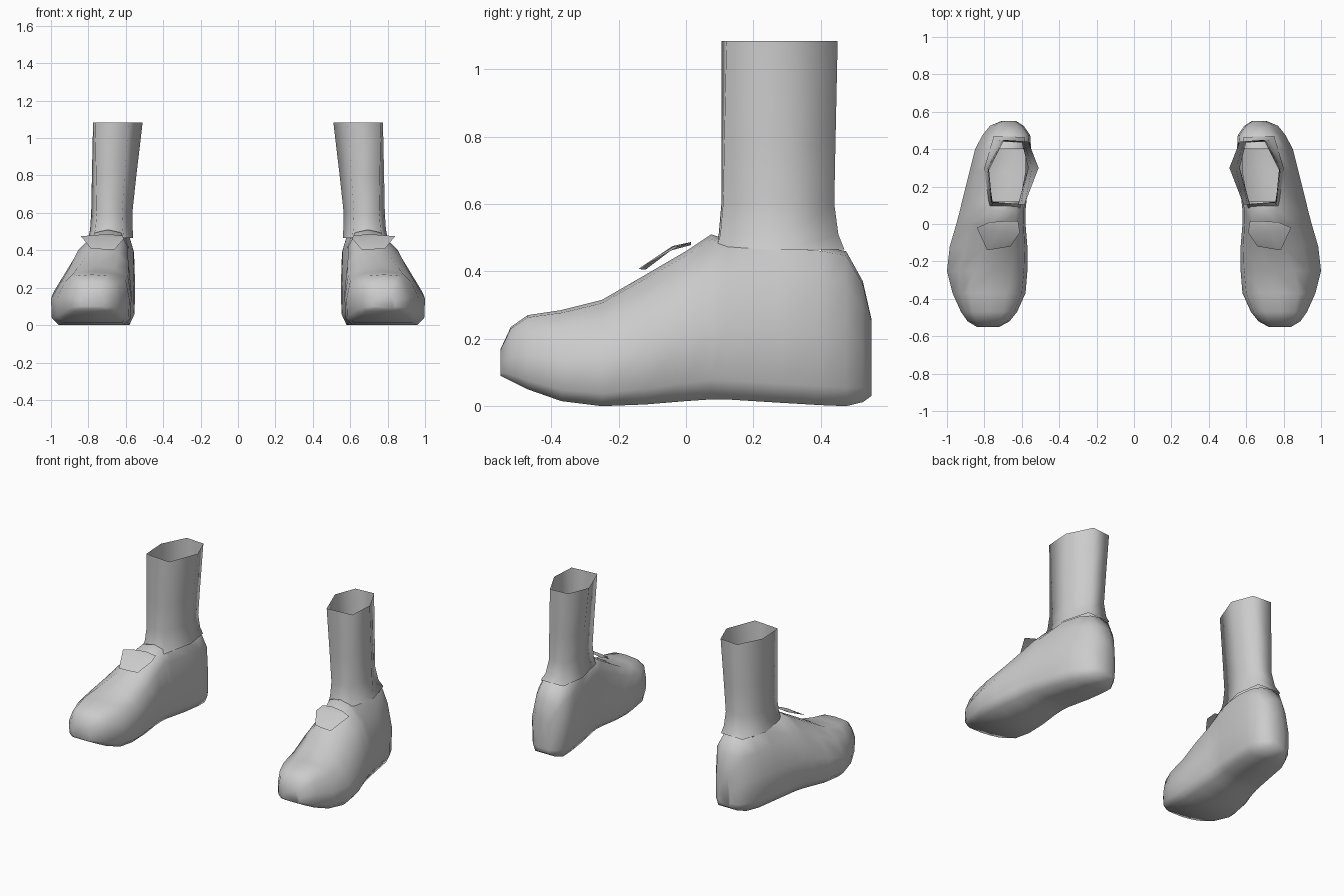
import bpy, bmesh, math

if "Cube" in bpy.data.objects:
    bpy.data.objects.remove(bpy.data.objects["Cube"])

grey = bpy.data.materials.new("plain_grey")
grey.diffuse_color = (0.6, 0.6, 0.6, 1)
grey.use_nodes = True
grey.node_tree.nodes["Principled BSDF"].inputs["Base Color"].default_value = grey.diffuse_color


def finish(name, bm, angle):
    """Turn a bmesh into a smooth object mirrored to the other foot."""
    me = bpy.data.meshes.new(name)
    bm.to_mesh(me)
    bm.free()
    ob = bpy.data.objects.new(name, me)
    bpy.context.collection.objects.link(ob)
    me.materials.append(grey)
    ob.modifiers.new("other_foot", 'MIRROR')
    bpy.ops.object.select_all(action='DESELECT')
    ob.select_set(True)
    bpy.context.view_layer.objects.active = ob
    bpy.ops.object.shade_smooth_by_angle(angle=math.radians(angle))
    return ob


def loft(bm, rings, closed=True, skip=lambda i, j: False):
    """Bridge consecutive rings of points with quads."""
    vs = [[bm.verts.new(p) for p in r] for r in rings]
    n = len(rings[0])
    for i in range(len(vs) - 1):
        for j in range(n if closed else n - 1):
            if not skip(i, j):
                k = (j + 1) % n
                bm.faces.new((vs[i][j], vs[i][k], vs[i + 1][k], vs[i + 1][j]))
    return vs


# Shoe: cross-sections from toe to heel
# y, inner x, outer x, bottom z, top z, inner and outer edge of the top
sections = [
    (-0.55, .72, .84, .09, .17, .75, .81),
    (-0.52, .665, .89, .075, .235, .72, .84),
    (-0.47, .625, .925, .05, .27, .70, .86),
    (-0.37, .58, .97, .015, .285, .68, .88),
    (-0.25, .57, 1.0, 0, .315, .66, .86),
    (-0.12, .57, .985, .005, .39, .64, .80),
    (0.0, .58, .95, .015, .46, .63, .78),
    (0.075, .58, .93, .02, .51, .63, .76),
    (0.12, .575, .92, .02, .495, .61, .77),
    (0.28, .555, .88, .01, .485, .58, .79),
    (0.40, .55, .85, .003, .475, .58, .77),
    (0.475, .555, .81, 0, .46, .60, .74),
    (0.525, .59, .77, .012, .37, .63, .72),
    (0.55, .63, .71, .03, .26, .65, .69),
]


def shoe_section(s):
    y, xi, xo, zb, zt, ti, to = s
    h, w = zt - zb, xo - xi
    crown = zt + 0.0 * h
    return [(x, y, z) for x, z in (
        (xi + .1 * w, zb), (xo - .1 * w, zb),
        (xo - .01 * w, zb + .12 * h), (xo, zb + .45 * h),
        (.55 * xo + .45 * to, zb + .78 * h), (to, zt - .03 * h),
        ((ti + to) / 2, crown), (ti, zt - .03 * h),
        (.8 * xi + .2 * ti, zb + .82 * h), (xi, zb + .45 * h),
        (xi + .01 * w, zb + .12 * h))]


bm = bmesh.new()
# the ankle opening is left free under the leg
vs = loft(bm, [shoe_section(s) for s in sections],
          skip=lambda i, j: i in (8, 9) and j in (5, 6))
bm.faces.new(vs[0])
bm.faces.new(vs[-1])
bmesh.ops.recalc_face_normals(bm, faces=bm.faces)
finish("shoe", bm, 80)

# Leg: open six-sided tube, flared where it meets the shoe
top = [(.775, .29), (.695, .45), (.565, .44), (.51, .30), (.585, .105), (.765, .12)]
ankle = [(.785, .30), (.71, .44), (.60, .435), (.565, .30), (.62, .105), (.755, .11)]
base = [(.80, .30), (.75, .47), (.585, .465), (.56, .30), (.61, .085), (.775, .09)]


def mix(a, b, t, z):
    return [(p[0] + (q[0] - p[0]) * t, p[1] + (q[1] - p[1]) * t, z)
            for p, q in zip(a, b)]


bm = bmesh.new()
loft(bm, [mix(base, base, 0, .465), mix(base, ankle, .6, .51),
          mix(ankle, ankle, 0, .60), mix(ankle, top, .35, .78),
          mix(top, top, 0, 1.083)])
bmesh.ops.recalc_face_normals(bm, faces=bm.faces)
finish("leg", bm, 100)

# Flap: thin bent sheet above the instep
bm = bmesh.new()
loft(bm, [[(.62, .015, .478), (.695, .015, .487), (.77, .01, .48)],
          [(.61, -.045, .462), (.72, -.04, .475), (.84, -.02, .475)],
          [(.66, -.12, .405), (.72, -.13, .405), (.785, -.14, .408)]],
     closed=False)
bmesh.ops.recalc_face_normals(bm, faces=bm.faces)
if sum(f.normal.z for f in bm.faces) < 0:
    bmesh.ops.reverse_faces(bm, faces=bm.faces)
finish("instep_flap", bm, 30)
